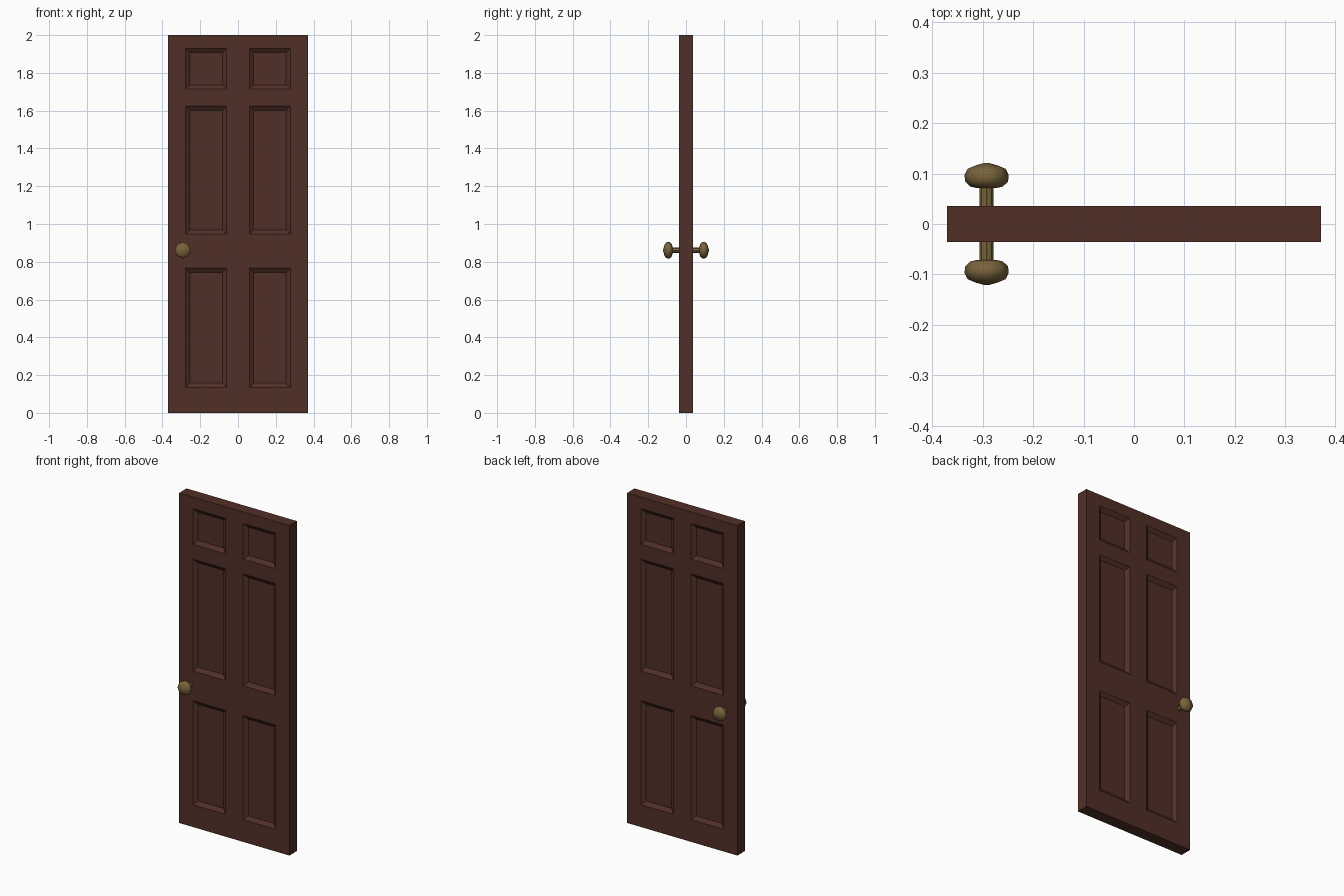
import bpy, bmesh, math
from mathutils import Vector

if "Cube" in bpy.data.objects:
    bpy.data.objects.remove(bpy.data.objects["Cube"])

W, T, H = 0.37, 0.036, 2.0


def material(name, rgb):
    m = bpy.data.materials.new(name)
    m.diffuse_color = (*rgb, 1)
    m.use_nodes = True
    m.node_tree.nodes["Principled BSDF"].inputs["Base Color"].default_value = m.diffuse_color
    return m


def finish(bm, name, mat):
    me = bpy.data.meshes.new(name)
    bm.to_mesh(me)
    bm.free()
    me.materials.append(mat)
    ob = bpy.data.objects.new(name, me)
    bpy.context.collection.objects.link(ob)
    return ob


wood = material("dark_red_wood", (0.083, 0.029, 0.020))
brass = material("aged_brass", (0.19, 0.125, 0.045))

# Door slab: box cut along the panel borders
columns = [(-0.277, -0.06), (0.06, 0.277)]
rows = [(0.135, 0.766), (0.946, 1.624), (1.714, 1.93)]
bm = bmesh.new()
bmesh.ops.create_cube(bm, size=1)
for v in bm.verts:
    v.co = Vector((v.co.x * 2 * W, v.co.y * 2 * T, (v.co.z + 0.5) * H))
cuts = [((x, 0, 0), (1, 0, 0)) for c in columns for x in c]
cuts += [((0, 0, z), (0, 0, 1)) for r in rows for z in r]
for co, no in cuts:
    bmesh.ops.bisect_plane(bm, geom=bm.verts[:] + bm.edges[:] + bm.faces[:],
                           plane_co=co, plane_no=no)
bm.normal_update()

# Six sunken panels with sloped borders on each side
panels = []
for f in bm.faces:
    c = f.calc_center_median()
    if (abs(f.normal.y) > 0.9 and any(a < c.x < b for a, b in columns)
            and any(a < c.z < b for a, b in rows)):
        panels.append(f)
bmesh.ops.inset_individual(bm, faces=panels, thickness=0.023, depth=-0.017,
                           use_even_offset=True)
finish(bm, "door_panel", wood)


# Knobs and stems turned around the y axis
def lathe(name, profile, side, sides=8):
    bm = bmesh.new()
    rings = []
    for y, r in profile:
        rings.append([bm.verts.new((-0.292 + r * math.cos(2 * math.pi * i / sides),
                                    side * y,
                                    0.861 + r * math.sin(2 * math.pi * i / sides)))
                      for i in range(sides)])
    for a, b in zip(rings, rings[1:]):
        for i in range(sides):
            j = (i + 1) % sides
            bm.faces.new((a[i], a[j], b[j], b[i]))
    bm.faces.new(rings[0])
    bm.faces.new(rings[-1])
    bmesh.ops.remove_doubles(bm, verts=bm.verts[:], dist=0.0001)
    bmesh.ops.recalc_face_normals(bm, faces=bm.faces[:])
    return finish(bm, name, brass)


knob = [(0.071, 0.018), (0.074, 0.032), (0.084, 0.0425), (0.097, 0.0437),
        (0.109, 0.038), (0.116, 0.022), (0.121, 0.004)]
for side, label in ((-1, "front"), (1, "back")):
    lathe(label + "_knob_stem", [(T - 0.004, 0.014), (0.076, 0.014)], side)
    ob = lathe(label + "_knob", knob, side)
    for p in ob.data.polygons:
        p.use_smooth = len(p.vertices) == 4
